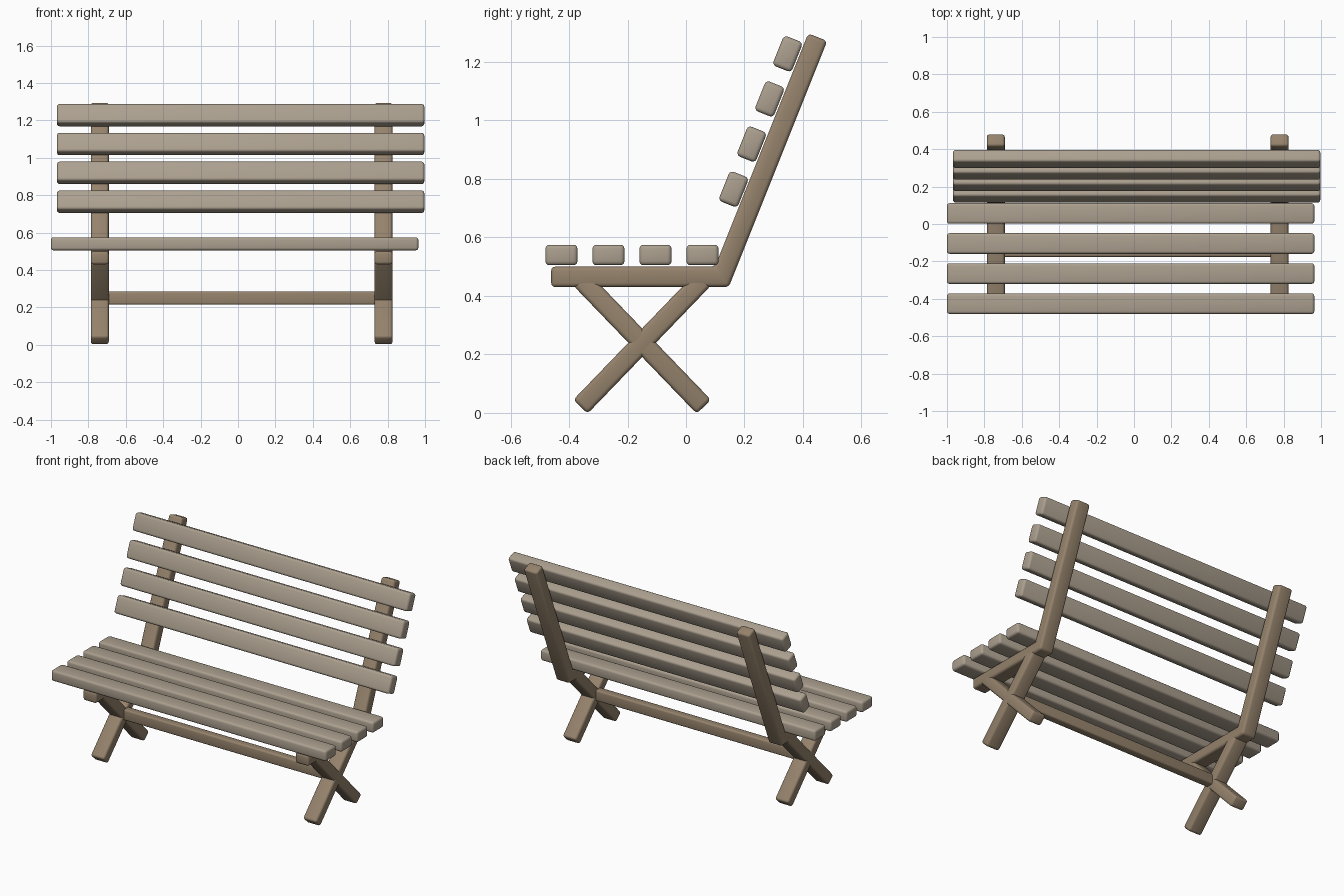
import bpy, bmesh, math
from mathutils import Vector

if "Cube" in bpy.data.objects:
    bpy.data.objects.remove(bpy.data.objects["Cube"])


def material(name, color):
    m = bpy.data.materials.new(name)
    m.diffuse_color = color
    m.use_nodes = True
    m.node_tree.nodes["Principled BSDF"].inputs["Base Color"].default_value = m.diffuse_color
    return m


SLAT = material("slat_wood", (0.41, 0.35, 0.275, 1))
FRAME = material("frame_wood", (0.30, 0.225, 0.15, 1))


def extrude_profile(name, pts, x0, x1, mat, bevel=0.014):
    """Extrude a (y, z) outline along x and round its edges."""
    bm = bmesh.new()
    face = bm.faces.new([bm.verts.new((x0, y, z)) for y, z in pts])
    ext = bmesh.ops.extrude_face_region(bm, geom=[face])
    moved = [v for v in ext["geom"] if isinstance(v, bmesh.types.BMVert)]
    bmesh.ops.translate(bm, verts=moved, vec=(x1 - x0, 0, 0))
    bmesh.ops.recalc_face_normals(bm, faces=bm.faces)
    me = bpy.data.meshes.new(name)
    bm.to_mesh(me)
    bm.free()
    me.materials.append(mat)
    ob = bpy.data.objects.new(name, me)
    bpy.context.collection.objects.link(ob)
    mod = ob.modifiers.new("rounded_edges", "BEVEL")
    mod.width = bevel
    mod.segments = 3
    mod.limit_method = "ANGLE"
    bpy.context.view_layer.objects.active = ob
    ob.select_set(True)
    bpy.ops.object.modifier_apply(modifier=mod.name)
    bpy.ops.object.shade_smooth_by_angle(angle=math.radians(35))
    ob.select_set(False)
    return ob


def beam(a, b, width):
    """Outline of a straight beam from a to b in the (y, z) plane."""
    a, b = Vector(a), Vector(b)
    d = (b - a).normalized()
    n = Vector((-d.y, d.x)) * width / 2
    return [a + n, a - n, b - n, b + n]


# seat slats
for i in range(4):
    y = -0.426 + 0.1608 * i
    extrude_profile(f"seat_slat_{i + 1}", beam((y - 0.055, 0.54), (y + 0.055, 0.54), 0.07),
                    -1.0, 0.964, SLAT)

# backrest slats, tilted with the back posts
up = Vector((math.sin(math.radians(21.8)), math.cos(math.radians(21.8))))
for i in range(4):
    c = Vector((0.163 + 0.0615 * i, 0.765 + 0.1543 * i))
    extrude_profile(f"back_slat_{i + 1}", beam(c - up * 0.055, c + up * 0.055, 0.07),
                    -0.968, 0.996, SLAT)

# side frames: bent seat rail with back post, and crossed legs
bent = [(-0.461, 0.43), (0.146, 0.43), (0.483, 1.272), (0.418, 1.298), (0.099, 0.5), (-0.461, 0.5)]
for side, x in (("left", -0.739), ("right", 0.778)):
    x0, x1 = x - 0.048, x + 0.048
    extrude_profile(f"{side}_seat_and_back_frame", bent, x0, x1, FRAME)
    for part, s in (("front_foot_leg", 1), ("rear_foot_leg", -1)):
        extrude_profile(f"{side}_{part}",
                        beam((-0.15 - 0.211 * s, 0.021), (-0.15 + 0.211 * s, 0.459), 0.068),
                        x0, x1, FRAME)

# stretcher between the leg crossings
extrude_profile("stretcher", beam((-0.15, 0.215), (-0.15, 0.285), 0.052), -0.739, 0.778, FRAME, 0.01)
